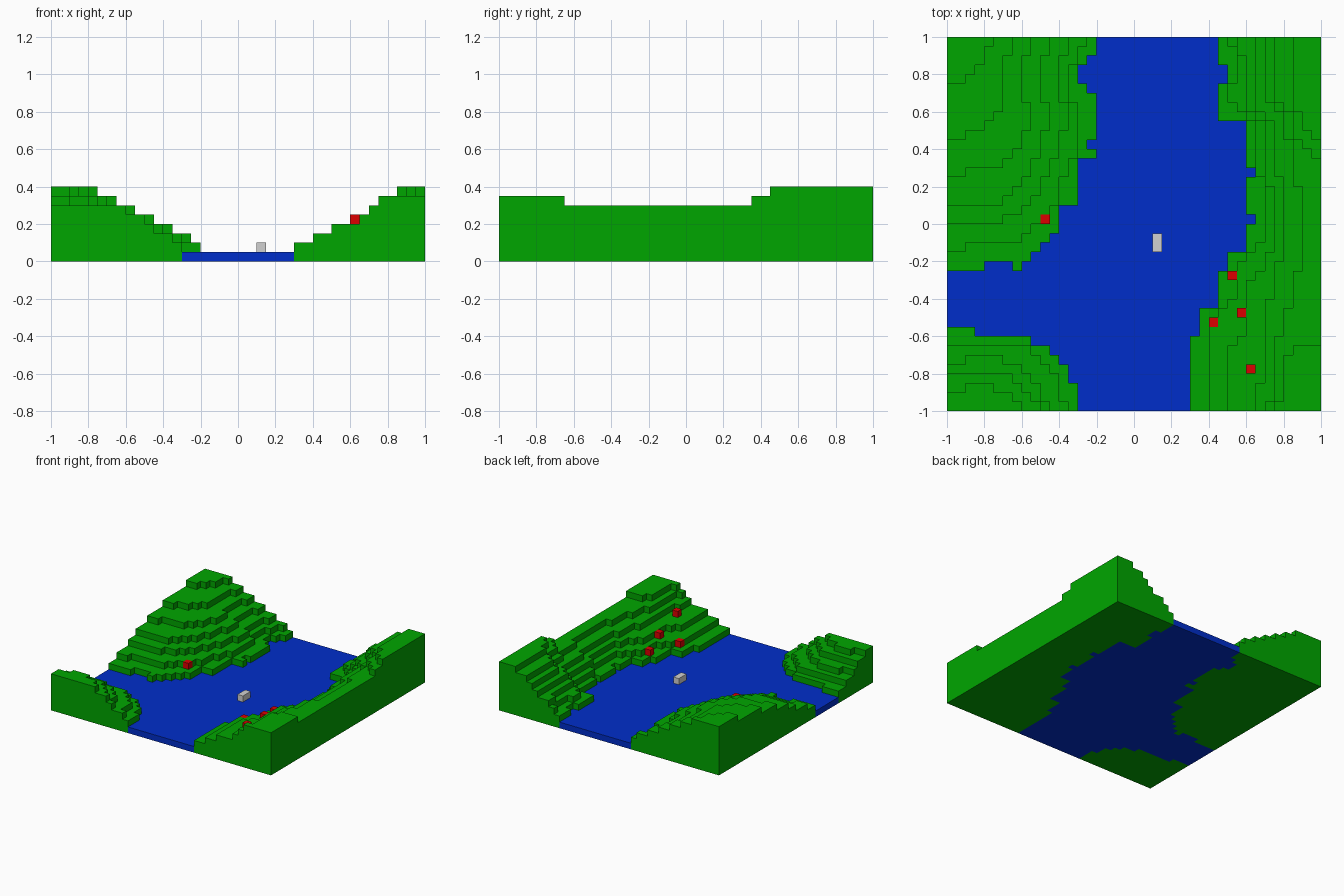
import bpy
import bmesh

cube = bpy.data.objects.get("Cube")
if cube:
    bpy.data.objects.remove(cube, do_unlink=True)

CELL = 0.05   # the landscape is a 40 x 40 grid of blocks of this size
HALF = 20


def material(name, rgb):
    m = bpy.data.materials.new(name)
    m.use_nodes = True
    m.diffuse_color = (*rgb, 1)
    m.node_tree.nodes["Principled BSDF"].inputs["Base Color"].default_value = (*rgb, 1)
    return m


GREEN = material("grass green", (0.0, 0.38, 0.0))
BLUE = material("water blue", (0.0, 0.027, 0.59))
RED = material("house red", (0.72, 0.0, 0.0))
GREY = material("boat grey", (0.64, 0.64, 0.64))

# Terrace outlines in cells, lowest (shore) first; each closes at the map corner
BACK_SHORE = [(-4, 20), (-4, 18), (-5, 18), (-5, 17), (-6, 17), (-6, 15), (-5, 15), (-5, 14),
              (-4, 14), (-4, 9), (-5, 9), (-5, 8), (-4, 8), (-4, 7), (-6, 7), (-6, 2), (-8, 2),
              (-8, -1), (-9, -1), (-9, -2), (-10, -2), (-10, -3), (-11, -3), (-11, -4), (-12, -4),
              (-12, -5), (-13, -5), (-13, -4), (-16, -4), (-16, -5), (-20, -5), (-20, 20)]
BACK_HILL = [
    BACK_SHORE,
    [(-5, 20), (-6, 18), (-7, 15), (-6, 12), (-6, 8), (-7, 6), (-8, 3), (-10, 0), (-12, -2),
     (-15, -2), (-20, -3), (-20, 20)],
    [(-7, 20), (-8, 15), (-7, 11), (-9, 6), (-10, 3), (-12, 1), (-15, 0), (-20, 0), (-20, 20)],
    [(-9, 20), (-10, 15), (-9, 11), (-11, 6), (-12, 4), (-15, 2), (-20, 2), (-20, 20)],
    [(-11, 20), (-12, 15), (-11, 11), (-13, 7), (-15, 6), (-20, 5), (-20, 20)],
    [(-13, 20), (-14, 16), (-14, 12), (-16, 10), (-20, 9), (-20, 20)],
    [(-15, 20), (-16, 17), (-18, 15), (-20, 15), (-20, 20)],
]
FRONT_HILL = [
    [(-6, -20), (-6, -17), (-7, -17), (-7, -15), (-8, -15), (-8, -14), (-9, -14), (-9, -13),
     (-11, -13), (-11, -12), (-17, -12), (-17, -11), (-20, -11), (-20, -20)],
    [(-7, -20), (-8, -17), (-9, -15), (-12, -13), (-16, -13), (-20, -13), (-20, -20)],
    [(-9, -20), (-10, -17), (-12, -15), (-16, -14), (-20, -15), (-20, -20)],
    [(-10, -20), (-11, -18), (-13, -16), (-17, -16), (-20, -16), (-20, -20)],
    [(-12, -20), (-13, -18), (-16, -17), (-20, -18), (-20, -20)],
]
RIGHT_SHORE = [(9, 20), (9, 17), (10, 17), (10, 15), (9, 15), (9, 11), (12, 11), (12, 6), (13, 6),
               (13, 5), (12, 5), (12, 1), (13, 1), (13, 0), (12, 0), (12, -3), (10, -3), (10, -5),
               (9, -5), (9, -9), (7, -9), (7, -12), (6, -12), (6, -20), (20, -20), (20, 20)]
RIGHT_HILL = [
    RIGHT_SHORE,
    [(10, 20), (11, 18), (11, 16), (10, 14), (11, 13), (13, 11), (13, 6), (14, 4), (14, -1),
     (13, -3), (11, -5), (11, -8), (9, -10), (8, -13), (8, -20), (20, -20), (20, 20)],
    [(11, 20), (12, 17), (12, 13), (14, 11), (14, 6), (15, 3), (15, -2), (14, -4), (12, -7),
     (12, -11), (10, -14), (10, -20), (20, -20), (20, 20)],
    [(13, 20), (13, 13), (15, 11), (15, 7), (16, 3), (16, -3), (15, -6), (14, -10), (14, -17),
     (13, -17), (13, -20), (20, -20), (20, 20)],
    [(14, 20), (14, 14), (16, 12), (17, 6), (18, 2), (18, -3), (17, -7), (16, -11), (15, -14),
     (15, -19), (14, -19), (14, -20), (20, -20), (20, 20)],
    [(15, 20), (15, 14), (17, 11), (18, 8), (20, 7), (20, 20)],
    [(17, 20), (17, 14), (18, 11), (20, 9), (20, 20)],
]
RIGHT_FRONT_TOP = [(20, -13), (17, -13), (16, -16), (16, -19), (15, -19), (15, -20), (20, -20)]


def inside(x, y, poly):
    hit = False
    for (x1, y1), (x2, y2) in zip(poly, poly[1:] + poly[:1]):
        if (y1 > y) != (y2 > y) and x < x1 + (y - y1) * (x2 - x1) / (y2 - y1):
            hit = not hit
    return hit


# Height of every cell, counted in blocks: 1 is water, 2 and up is land
height = {}
for i in range(-HALF, HALF):
    for j in range(-HALF, HALF):
        h = 1
        for hill in (BACK_HILL, FRONT_HILL, RIGHT_HILL):
            for level, outline in enumerate(hill):
                if inside(i + 0.5, j + 0.5, outline):
                    h = max(h, level + 2)
        if inside(i + 0.5, j + 0.5, RIGHT_FRONT_TOP):
            h = 7
        height[i, j] = h


def finish(name, bm, mat):
    bmesh.ops.remove_doubles(bm, verts=bm.verts, dist=0.001)
    bmesh.ops.recalc_face_normals(bm, faces=bm.faces)
    mesh = bpy.data.meshes.new(name)
    bm.to_mesh(mesh)
    bm.free()
    mesh.materials.append(mat)
    ob = bpy.data.objects.new(name, mesh)
    bpy.context.collection.objects.link(ob)


def block_terrain(name, cells, mat):
    """Tops, undersides and only the exposed walls of the given cells."""
    bm = bmesh.new()

    def quad(*pts):
        bm.faces.new([bm.verts.new([c * CELL for c in p]) for p in pts])

    for i, j in cells:
        h = height[i, j]
        ring = [(i, j), (i + 1, j), (i + 1, j + 1), (i, j + 1)]
        quad(*[(x, y, h) for x, y in ring])
        quad(*[(x, y, 0) for x, y in reversed(ring)])
        for k, (di, dj) in enumerate([(0, -1), (1, 0), (0, 1), (-1, 0)]):
            a, b = ring[k], ring[(k + 1) % 4]
            for z in range(height.get((i + di, j + dj), 0), h):
                quad((*a, z), (*b, z), (*b, z + 1), (*a, z + 1))
    finish(name, bm, mat)


def block(name, i, j, length, mat):
    """A one-cell-wide block standing on the terrain, running back along y."""
    bm = bmesh.new()
    bmesh.ops.create_cube(bm, size=CELL)
    for v in bm.verts:
        v.co.y *= length
        v.co.x += (i + 0.5) * CELL
        v.co.y += (j + length / 2) * CELL
        v.co.z += (height[i, j] + 0.5) * CELL
    finish(name, bm, mat)


# Land and water
block_terrain("hills", [c for c, h in height.items() if h > 1], GREEN)
block_terrain("river", [c for c, h in height.items() if h == 1], BLUE)

# Houses on the banks and a boat on the river
for n, (i, j) in enumerate([(-10, 0), (10, -6), (11, -10), (8, -11), (12, -16)], 1):
    block(f"house_{n}", i, j, 1, RED)
block("boat", 2, -3, 2, GREY)
